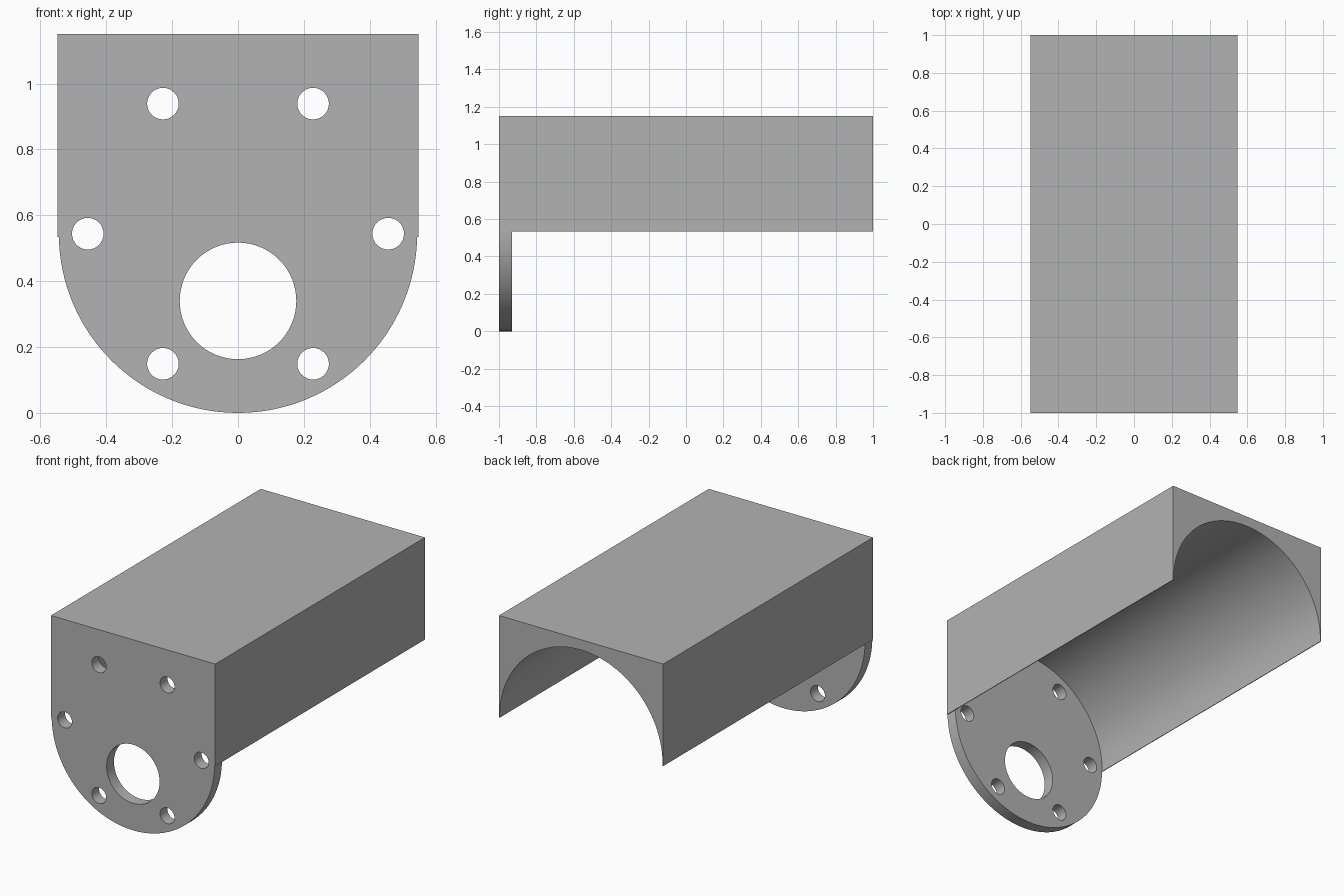
import bpy, bmesh
from math import sin, cos, asin, pi, radians

cube = bpy.data.objects.get("Cube")
if cube:
    bpy.data.objects.remove(cube, do_unlink=True)

# Main dimensions
HALF_W, TOP, BASE = 0.548, 1.15, 0.534
R = 0.544                               # bore and flange radius, also the axis height
FRONT, INNER, BACK = -1.0, -0.93, 1.0   # flange front, flange back, open end
SEG = 64

bm = bmesh.new()


def arc(r, cx, cz, start, end, count):
    step = (end - start) / count
    return [(cx + r * cos(start + step * i), cz + r * sin(start + step * i))
            for i in range(count + 1)]


def ring(points, y):
    return [bm.verts.new((x, y, z)) for x, z in points]


def wall(a, b, closed=False):
    """Strip of quads between two matching rows of vertices."""
    n = len(a)
    for i in range(n if closed else n - 1):
        j = (i + 1) % n
        bm.faces.new((a[i], a[j], b[j], b[i]))


def loop_edges(verts):
    result = []
    for i, v in enumerate(verts):
        w = verts[(i + 1) % len(verts)]
        result.append(bm.edges.get((v, w)) or bm.edges.new((v, w)))
    return result


def fill(loops, normal):
    """Flat face bounded by the first loop, with the others as holes."""
    edges = [e for loop in loops for e in loop_edges(loop)]
    bmesh.ops.triangle_fill(bm, use_beauty=True, edges=edges, normal=normal)


# Arcs of the bore (upper) and the flange rim (lower)
dip = asin((BASE - R) / R)
upper = arc(R, 0, R, dip, pi - dip, SEG)
lower = arc(R, 0, R, pi - dip, 2 * pi + dip, SEG)
box = [(HALF_W, BASE), (HALF_W, TOP), (-HALF_W, TOP), (-HALF_W, BASE)]

box_front, box_back = ring(box, FRONT), ring(box, BACK)
rim_front, rim_inner = ring(lower, FRONT), ring(lower, INNER)
bore_back = ring(upper, BACK)
bore_inner = [rim_inner[-1]] + ring(upper[1:-1], INNER) + [rim_inner[0]]

# Block sides and top, tunnel, flange rim
wall(box_front, box_back)
wall(bore_inner, bore_back)
wall(rim_front, rim_inner)

# Narrow bottom edges of the block
bm.faces.new((box_front[0], box_back[0], bore_back[0], rim_inner[-1], rim_front[-1]))
bm.faces.new((box_front[3], box_back[3], bore_back[-1], rim_inner[0], rim_front[0]))

# Six bolt holes and the low shaft hole
holes = [(0.456 * cos(k * pi / 3), R + 0.456 * sin(k * pi / 3), 0.048, 32) for k in range(6)]
holes.append((0, 0.34, 0.177, SEG))
front_loops, inner_loops = [], []
for cx, cz, r, n in holes:
    points = arc(r, cx, cz, 0, 2 * pi, n)[:-1]
    a, b = ring(points, FRONT), ring(points, INNER)
    wall(a, b, closed=True)
    front_loops.append(a)
    inner_loops.append(b)

# Flat ends: flange front, flange back, open end of the block
fill([box_front + rim_front] + front_loops, (0, -1, 0))
fill([bore_inner + rim_inner[1:-1]] + inner_loops, (0, 1, 0))
fill([box_back + bore_back[::-1]], (0, 1, 0))
bmesh.ops.recalc_face_normals(bm, faces=bm.faces[:])

mesh = bpy.data.meshes.new("motor_bracket")
bm.to_mesh(mesh)
bm.free()
bracket = bpy.data.objects.new("motor_bracket", mesh)
bpy.context.collection.objects.link(bracket)

# Single grey material
grey = bpy.data.materials.new("plain_grey")
grey.use_nodes = True
colour = (0.45, 0.45, 0.45, 1)
grey.diffuse_color = colour
grey.node_tree.nodes["Principled BSDF"].inputs["Base Color"].default_value = colour
mesh.materials.append(grey)

# Smooth curved walls, sharp edges kept
bpy.ops.object.select_all(action='DESELECT')
bracket.select_set(True)
bpy.context.view_layer.objects.active = bracket
bpy.ops.object.shade_smooth_by_angle(angle=radians(30))
